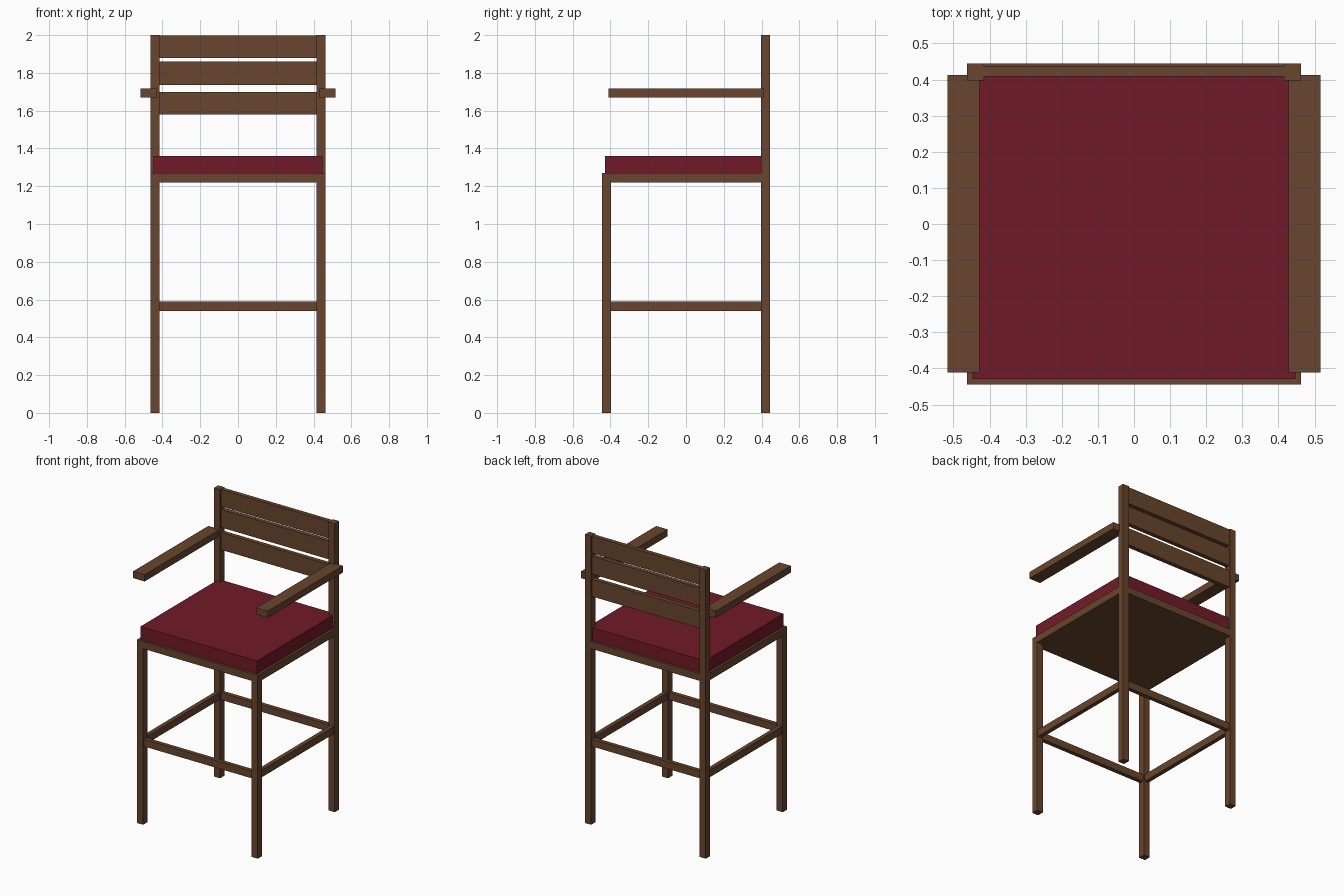
import bpy

if "Cube" in bpy.data.objects:
    bpy.data.objects.remove(bpy.data.objects["Cube"])


def material(name, color):
    m = bpy.data.materials.new(name)
    m.diffuse_color = color
    m.use_nodes = True
    m.node_tree.nodes["Principled BSDF"].inputs["Base Color"].default_value = m.diffuse_color
    return m


WOOD = material("brown_wood", (0.14, 0.06, 0.026, 1))
FABRIC = material("red_fabric", (0.165, 0.011, 0.021, 1))


def box(name, x, y, z, mat=WOOD):
    """Box from (min, max) ranges on each axis."""
    bpy.ops.mesh.primitive_cube_add(
        size=1, location=[(a + b) / 2 for a, b in (x, y, z)])
    o = bpy.context.object
    o.name = name
    o.scale = [b - a for a, b in (x, y, z)]
    bpy.ops.object.transform_apply(location=False, rotation=False, scale=True)
    o.data.materials.append(mat)
    return o


def span(a, b, side):
    """Mirror a range to the given side of the centre."""
    return (a, b) if side > 0 else (-b, -a)


OUT_X, IN_X = 0.463, 0.416   # outer and inner leg faces, x
OUT_Y, IN_Y = 0.445, 0.398   # outer and inner leg faces, y
RAIL_Z = (0.54, 0.59)

# Legs, armrests and side foot rails
for side, label in ((-1, "left"), (1, "right")):
    leg_x = span(IN_X, OUT_X, side)
    box(f"front_leg_{label}", leg_x, (-OUT_Y, -IN_Y), (0, 1.22))
    box(f"back_leg_{label}", leg_x, (IN_Y, OUT_Y), (0, 2.0))
    box(f"armrest_{label}", span(0.428, 0.516, side), (-0.411, 0.412), (1.67, 1.717))
    box(f"foot_rail_{label}", span(0.425, 0.454, side), (-IN_Y, IN_Y), RAIL_Z)

# Front and back foot rails
for side, label in ((-1, "front"), (1, "back")):
    box(f"foot_rail_{label}", (-IN_X, IN_X), span(0.408, 0.437, side), RAIL_Z)

# Seat panel and cushion
box("seat_panel", (-OUT_X, OUT_X), (-OUT_Y, OUT_Y), (1.22, 1.27))
box("seat_cushion", (-0.447, 0.447), (-0.429, 0.429), (1.27, 1.36), FABRIC)

# Backrest slats
for i, z in enumerate(((1.58, 1.70), (1.735, 1.86), (1.88, 1.998))):
    box(f"back_slat_{i + 1}", (-IN_X, IN_X), (0.408, 0.438), z)
